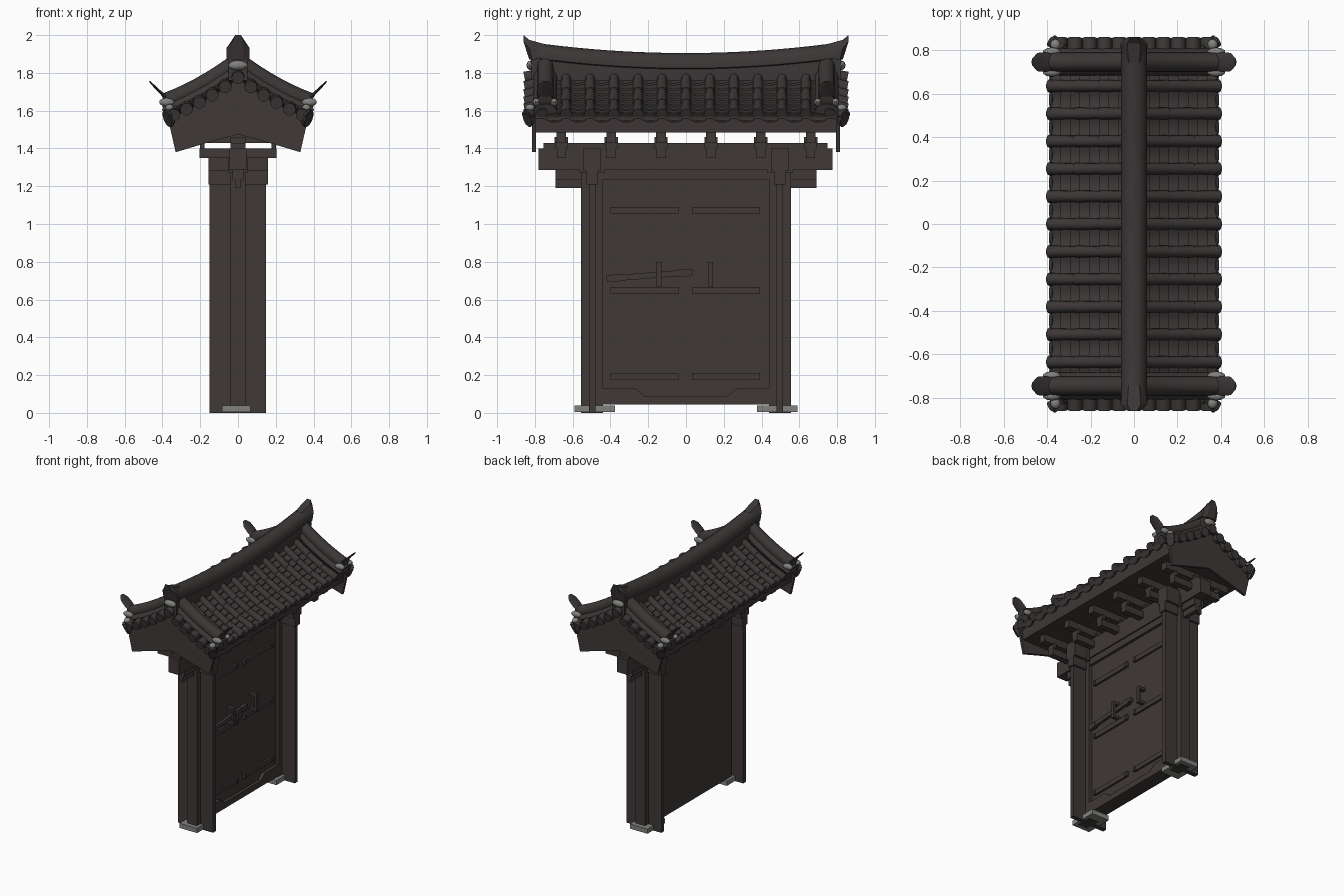
import bpy, bmesh, math
from mathutils import Vector

cube = bpy.data.objects.get("Cube")
if cube:
    bpy.data.objects.remove(cube, do_unlink=True)


def material(name, r, g, b):
    m = bpy.data.materials.new(name)
    m.use_nodes = True
    m.diffuse_color = (r, g, b, 1)
    m.node_tree.nodes["Principled BSDF"].inputs["Base Color"].default_value = (r, g, b, 1)
    return m


WOOD = material("dark_wood", .050, .040, .039)
TILE = material("roof_tile", .045, .038, .037)
STONE = material("pale_stone", .22, .22, .21)
SIDES = (-1, 1)


def finish(name, bm, mat, smooth=False):
    bmesh.ops.recalc_face_normals(bm, faces=bm.faces)
    mesh = bpy.data.meshes.new(name)
    bm.to_mesh(mesh)
    bm.free()
    mesh.materials.append(mat)
    ob = bpy.data.objects.new(name, mesh)
    bpy.context.collection.objects.link(ob)
    if smooth:
        bpy.ops.object.select_all(action='DESELECT')
        ob.select_set(True)
        bpy.context.view_layer.objects.active = ob
        bpy.ops.object.shade_smooth_by_angle(angle=math.radians(40))
    return ob


def add_loft(bm, sections, closed=True):
    rings = [[bm.verts.new(p) for p in s] for s in sections]
    n = len(rings[0])
    for a, b in zip(rings, rings[1:]):
        for i in range(n if closed else n - 1):
            j = (i + 1) % n
            bm.faces.new((a[i], a[j], b[j], b[i]))
    if closed:
        bm.faces.new(rings[0])
        bm.faces.new(rings[-1])


def add_sweep(bm, path, radii, sides=10):
    # elliptical rings (half width, half height) along a path
    path = [Vector(p) for p in path]
    sections = []
    for i, p in enumerate(path):
        t = (path[min(i + 1, len(path) - 1)] - path[max(i - 1, 0)]).normalized()
        side = t.cross(Vector((0, 0, 1))).normalized()
        up = side.cross(t)
        w, h = radii[i]
        turn = math.pi / 4 if sides == 4 else 0
        angles = [turn + math.tau * k / sides for k in range(sides)]
        sections.append([p + side * w * math.cos(a) + up * h * math.sin(a) for a in angles])
    add_loft(bm, sections)


def add_box(bm, x0, x1, y0, y1, z0, z1):
    add_loft(bm, [[(x0, y0, z), (x1, y0, z), (x1, y1, z), (x0, y1, z)] for z in (z0, z1)])


def boxes(name, mat, specs):
    bm = bmesh.new()
    for s in specs:
        add_box(bm, *s)
    return finish(name, bm, mat)


def sweeps(name, mat, specs, sides=10):
    bm = bmesh.new()
    for path, radii in specs:
        add_sweep(bm, path, radii, sides)
    return finish(name, bm, mat, sides > 4)


def prism_y(name, mat, pts, y0, y1):
    bm = bmesh.new()
    add_loft(bm, [[(x, y, z) for x, z in pts] for y in (y0, y1)])
    return finish(name, bm, mat)


def bed(x):
    # height of the curved tile bed
    t = abs(x)
    return 1.80 - .75 * t + .5 * t * t


# Cross-shaped posts, stones and capitals
for s, tag in zip(SIDES, ("front", "back")):
    c = s * .497
    boxes(tag + "_post", WOOD, [(-.04, .04, c - .058, c + .058, 0, 1.3),
                                (-.15, .147, c - .017, c + .017, 0, 1.3)])
    boxes(tag + "_stone", STONE, [(-.085, .065, s * .482 - .107, s * .482 + .107, .004, .04)])
    boxes(tag + "_capital", WOOD, [(-.155, .158, c - .048, c + .048, 1.28, 1.4),
                                   (-.155, .158, c - .03, c + .03, 1.21, 1.28),
                                   (-.05, .05, c - .068, c + .068, 1.27, 1.36)])

# Door panel with straps, threshold and latch
boxes("door_panel", WOOD, [(-.07, .015, -.45, .45, .045, 1.28)])
boxes("door_head", WOOD, [(-.07, .035, -.44, .44, 1.235, 1.29)])
straps = []
for z in (1.073, .648, .192):
    for y in (-.22, .212):
        straps.append((.01, .03, y - .18, y + .18, z - .018, z + .018))
        straps += [(.01, .036, y + e * .17 - .01, y + e * .17 + .01, z - .018, z + .018) for e in SIDES]
boxes("door_straps", WOOD, straps)
outline = [(-.44, .045), (.44, .045), (.44, .13), (.27, .13), (.22, .09),
           (-.22, .09), (-.27, .13), (-.44, .13)]
bm = bmesh.new()
add_loft(bm, [[(x, y, z) for y, z in outline] for x in (.01, .04)])
finish("threshold", bm, WOOD)
handles = []
for y in (-.145, .13):
    handles += [(.06, .075, y - .014, y + .014, .67, .8)]
    handles += [(.01, .07, y - .014, y + .014, z, z + .02) for z in (.67, .78)]
boxes("door_handles", WOOD, handles)
latch = [([(.05, -.42, .71), (.05, .035, .745)], [(.015, .022)] * 2)]
latch += [([(.05, y, .742 + y * .077), (.05, y + .05, .746 + y * .077)], [(.02, .027)] * 2)
          for y in (-.4, -.04)]
sweeps("latch_bar", WOOD, latch, 4)

# Long beams and cross beams
boxes("main_beam", WOOD, [(-.045, .045, -.78, .775, 1.285, 1.4), (-.04, .04, -.755, .75, 1.4, 1.43)])
boxes("lower_beam", WOOD, [(-.03, .03, -.69, .69, 1.235, 1.285),
                           (-.015, .015, -.69, .69, 1.19, 1.235)])
cross = []
for k in range(6):
    y = -.66 + k * .264
    cross += [(-.205, .205, y - .024, y + .024, 1.35, 1.4),
              (-.28, .28, y - .026, y + .026, 1.43, 1.5),
              (-.04, .04, y - .035, y + .035, 1.4, 1.46)]
    cross += [(s * .19 - .012, s * .19 + .012, y - .034, y + .034, 1.4, 1.435) for s in SIDES]
boxes("cross_beams", WOOD, cross)

# Roof deck with flat ceiling, and gable boards
xs = [i * .05 for i in range(-7, 8)]
prism_y("roof_deck", WOOD, [(x, bed(x) - .025) for x in xs] + [(.34, 1.484), (-.34, 1.484)], -.80, .80)
top = [(x * 1.06, bed(x * 1.06) - .03) for x in xs]
low = [(.33, 1.38), (.18, 1.425), (0, 1.475), (-.18, 1.425), (-.33, 1.38)]
for s, tag in zip(SIDES, ("front", "back")):
    prism_y(tag + "_gable_board", WOOD, top + low, s * .795, s * .815)

# Overlapping pan tiles, cover tubes and eave ends
PITCH = .127
bm = bmesh.new()
for s in SIDES:
    rows = []
    for r in range(8):
        for t, lift in ((r, 0), (r + 1, .01)):
            x = .03 + t * .044
            line = []
            for i in range(101):
                y = -.8 + i * .016
                sag = .014 * (1 - math.cos(math.tau * y / PITCH)) / 2
                line.append((s * x, y, bed(x) + lift - sag))
            rows.append(line)
    rows.append([(x, y, z - .035) for x, y, z in rows[-1]])
    add_loft(bm, rows, closed=False)
finish("pan_tiles", bm, TILE, True)

covers, ends, drips = [], [], []
for s in SIDES:
    for k in range(-6, 7):
        y = k * PITCH
        path, radii = [], []
        for r in range(3):
            for f, rad in ((0, .025), (.97, .028)):
                x = .04 + (r + f) * .116
                path.append((s * x, y, bed(x) + .004))
                radii.append((rad, rad))
        covers.append((path, radii))
        ends.append(([(s * .375, y, 1.59), (s * .39, y, 1.582)], [(.031, .031)] * 2))
        if k < 6:
            m = y + PITCH / 2
            drips.append(([(s * .365, m, 1.568), (s * .38, m, 1.56)], [(.048, .026)] * 2))
sweeps("cover_tiles", TILE, covers)
sweeps("eave_caps", TILE, ends)
sweeps("eave_drips", TILE, drips)

# Short tiles along both verges
verge = []
for e in SIDES:
    for k in range(-5, 6):
        x = k * .068
        verge.append(([(x, e * .77, bed(x) - .01), (x, e * .855, bed(x) - .026)], [(.034, .034)] * 2))
sweeps("verge_tiles", TILE, verge)

# Descending ridges with upturned plate ends, and corner tiles
steps = [.03 + i * .06 for i in range(7)]
upper, lower, plates, corners = [], [], [], []
for s in SIDES:
    for e in SIDES:
        y = e * .745
        upper.append(([(s * x, y, bed(x) + .062) for x in steps], [(.044, .046)] * 7))
        lower.append(([(s * x, y, bed(x) + .015) for x in steps], [(.062, .04)] * 7))
        plates.append(([(s * .37, y, 1.66), (s * .405, y, 1.692), (s * .445, y, 1.731),
                        (s * .468, y, 1.755)],
                       [(.035, .02), (.046, .008), (.042, .006), (.016, .004)]))
        corners.append(([(s * .33, e * .80, 1.60), (s * .38, e * .845, 1.575)], [(.03, .028)] * 2))
        corners.append(([(s * .36, e * .827, 1.56), (s * .374, e * .84, 1.55)], [(.028, .042)] * 2))
sweeps("descending_ridges", TILE, upper, 12)
sweeps("descending_ridge_bases", TILE, lower, 12)
sweeps("ridge_end_plates", TILE, plates)
sweeps("corner_tiles", TILE, corners)

# Main ridge with rounded cap, sagging in the middle, with pointed ends
ridge = []
for i in range(-10, 11):
    y = i * .082
    h = 1.905 + .085 * (y * y)
    half = [(.05, 1.76), (.05, h - .085), (.06, h - .08), (.06, h - .05), (.046, h - .02), (.025, h - .005)]
    ridge.append([(x, y, z) for x, z in half] + [(0, y, h)] +
                 [(-x, y, z) for x, z in reversed(half)])
bm = bmesh.new()
add_loft(bm, ridge)
finish("main_ridge", bm, TILE, True)
bm = bmesh.new()
for e in SIDES:
    add_loft(bm, [[(w, e * a, 1.87), (w, e * b, c), (w * .5, e * b, d), (-w * .5, e * b, d),
                   (-w, e * b, c), (-w, e * a, 1.87)]
                  for w, a, b, c, d in ((.05, .74, .74, 1.91, 1.95), (.062, .815, .83, 1.93, 1.975),
                                        (.03, .83, .86, 1.965, 2.0))])
finish("ridge_end_tips", bm, TILE)

# Pale mortar ornaments
bm = bmesh.new()


def blob(x, y, z, sx, sy, sz):
    new = bmesh.ops.create_uvsphere(bm, u_segments=10, v_segments=6, radius=1)["verts"]
    for v in new:
        v.co = Vector((x + v.co.x * sx, y + v.co.y * sy, z + v.co.z * sz))


for e in SIDES:
    blob(0, e * .82, 1.84, .052, .025, .026)
    for s in SIDES:
        for side in SIDES:
            blob(s * .378, e * .745 + side * .047, 1.645, .042, .02, .022)
        blob(s * .362, e * .825, 1.615, .024, .026, .02)
finish("mortar_ornaments", bm, STONE, True)
